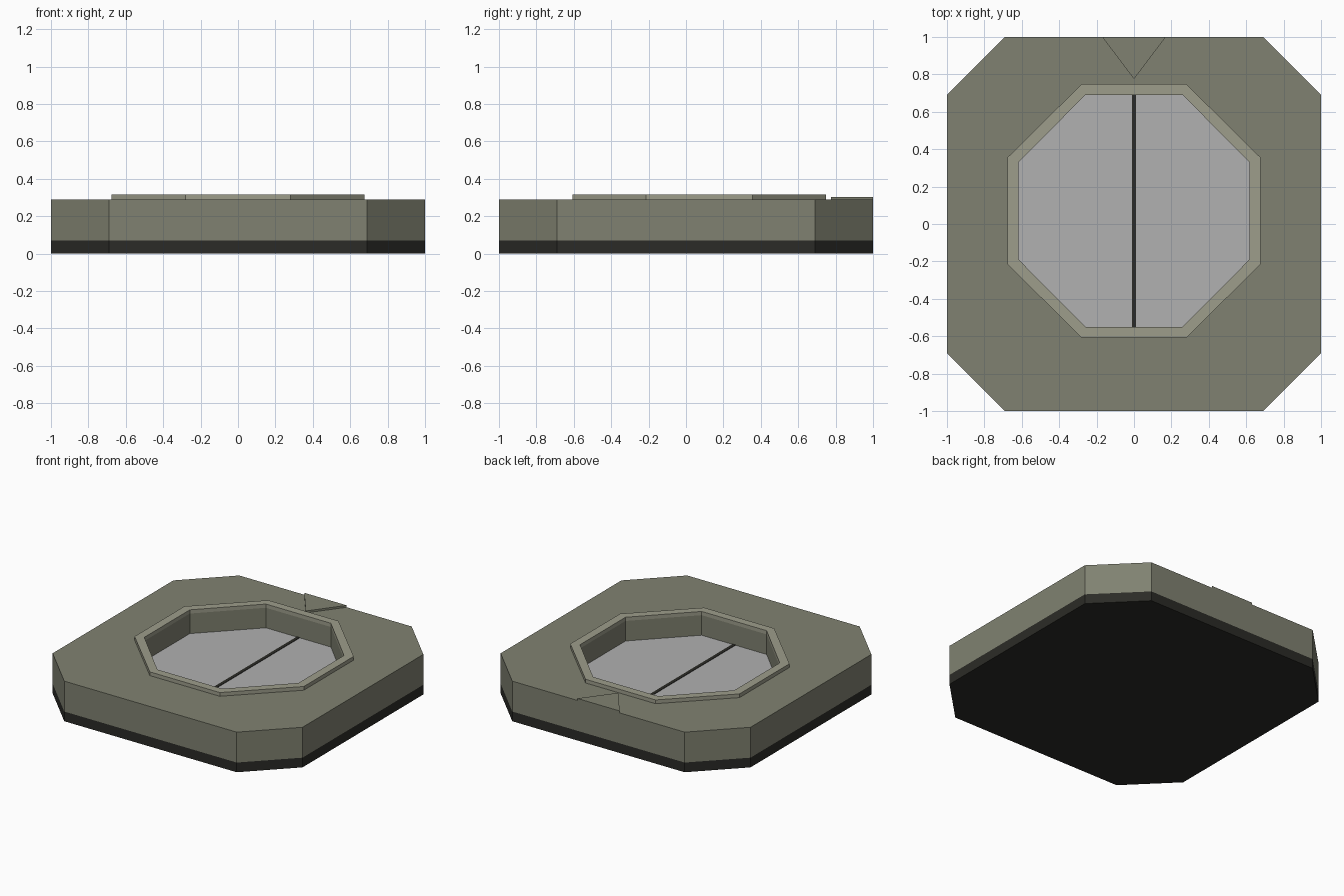
import bpy, bmesh

if "Cube" in bpy.data.objects:
    bpy.data.objects.remove(bpy.data.objects["Cube"])


def material(name, rgb):
    m = bpy.data.materials.new(name)
    m.diffuse_color = (*rgb, 1)
    m.use_nodes = True
    m.node_tree.nodes["Principled BSDF"].inputs["Base Color"].default_value = m.diffuse_color
    return m


OLIVE = material("olive_shell", (0.216, 0.222, 0.165))
PALE = material("pale_trim", (0.34, 0.34, 0.26))
DARK = material("dark_rubber", (0.024, 0.024, 0.02))
GREY = material("grey_panel", (0.44, 0.44, 0.44))


def octagon(hx, hy, cx, cy, z, oy=0.0):
    """Chamfered rectangle: half sizes hx, hy; corner points at cx, cy."""
    pts = [(cx, -hy), (hx, -cy), (hx, cy), (cx, hy),
           (-cx, hy), (-hx, cy), (-hx, -cy), (-cx, -hy)]
    return [(x, y + oy, z) for x, y in pts]


def loft(name, rings, mat, closed=False):
    """Skin a stack of rings; cap both ends, or join last to first."""
    bm = bmesh.new()
    loops = [[bm.verts.new(p) for p in ring] for ring in rings]
    pairs = list(zip(loops, loops[1:]))
    if closed:
        pairs.append((loops[-1], loops[0]))
    else:
        bm.faces.new(loops[0])
        bm.faces.new(loops[-1])
    n = len(loops[0])
    for a, b in pairs:
        for i in range(n):
            j = (i + 1) % n
            bm.faces.new((a[i], a[j], b[j], b[i]))
    bmesh.ops.recalc_face_normals(bm, faces=bm.faces)
    mesh = bpy.data.meshes.new(name)
    bm.to_mesh(mesh)
    bm.free()
    mesh.materials.append(mat)
    ob = bpy.data.objects.new(name, mesh)
    bpy.context.collection.objects.link(ob)
    return ob


def outer(z):
    return octagon(1, 1, 0.69, 0.69, z)


def well(z):
    return octagon(0.617, 0.62, 0.26, 0.26, z, 0.07)


def rim(z):
    return octagon(0.677, 0.678, 0.28, 0.285, z, 0.07)


# Dark base slab and the shell with its octagonal well
loft("base", [outer(0), outer(0.07)], DARK)
loft("body", [outer(0.07), outer(0.29), well(0.29), well(0.135)], OLIVE)

# Raised rim around the well
loft("rim", [rim(0.29), rim(0.317), well(0.317), well(0.29)], PALE, closed=True)

# Well floor with its dark centre seam
loft("floor_panel", [well(0.135), well(0.145)], GREY)
loft("centre_seam",
     [[(x, y, z) for x, y in ((-0.012, -0.55), (0.012, -0.55),
                              (0.012, 0.69), (-0.012, 0.69))]
      for z in (0.14, 0.148)], DARK)

# Triangular pointer on the back edge
loft("pointer",
     [[(x, y, z) for x, y in ((-0.17, 1), (0, 0.775), (0.17, 1))]
      for z in (0.29, 0.304)], OLIVE)
